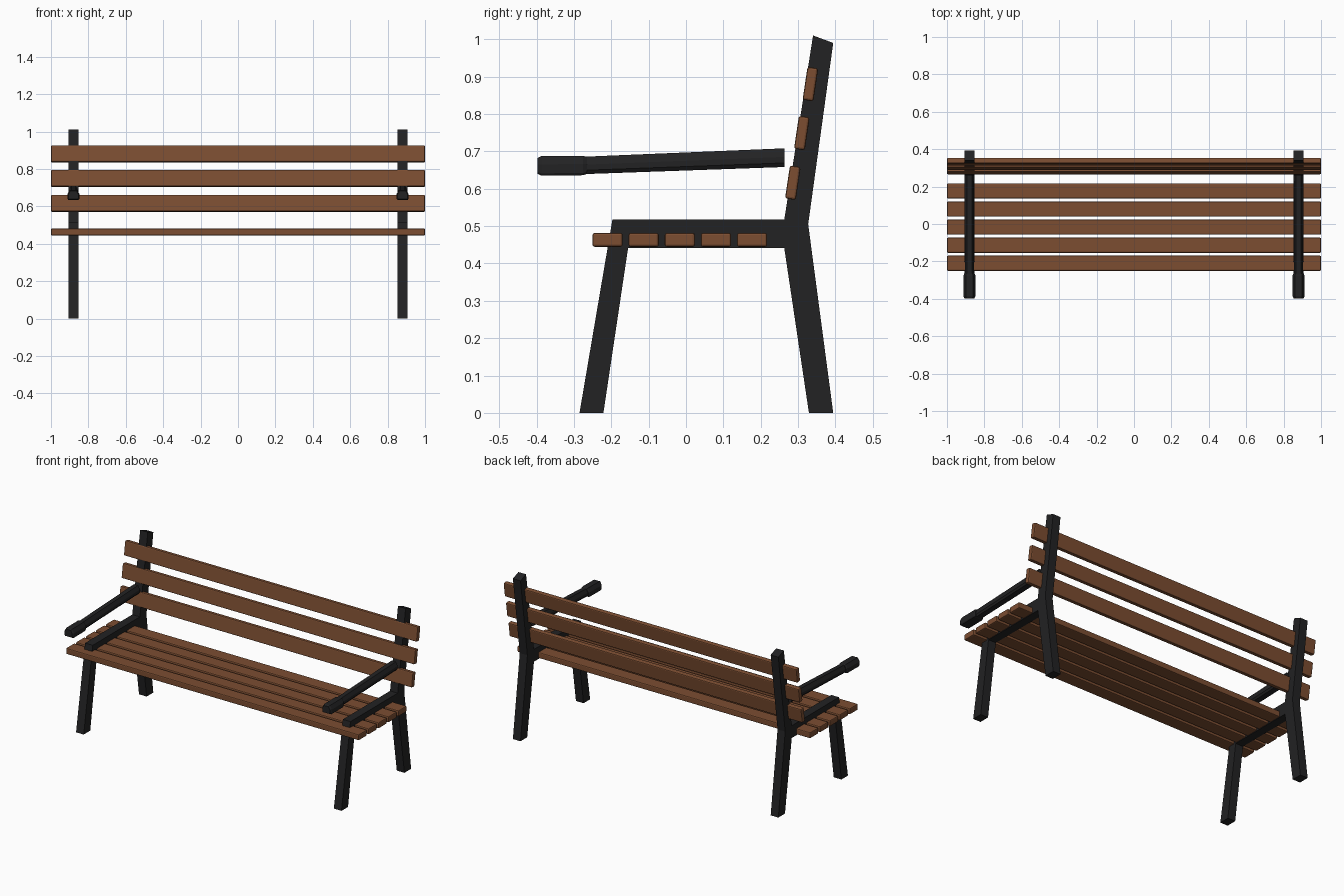
import bpy, bmesh, math

if "Cube" in bpy.data.objects:
    bpy.data.objects.remove(bpy.data.objects["Cube"])


def material(name, rgb):
    m = bpy.data.materials.new(name)
    m.diffuse_color = (*rgb, 1)
    m.use_nodes = True
    m.node_tree.nodes["Principled BSDF"].inputs["Base Color"].default_value = m.diffuse_color
    return m


WOOD = material("brown wood", (0.2, 0.075, 0.031))
METAL = material("black metal", (0.016, 0.016, 0.017))


def make_object(name, bm, mat, bevel=0.0, segments=2):
    bmesh.ops.recalc_face_normals(bm, faces=bm.faces)
    mesh = bpy.data.meshes.new(name)
    bm.to_mesh(mesh)
    bm.free()
    mesh.materials.append(mat)
    ob = bpy.data.objects.new(name, mesh)
    bpy.context.collection.objects.link(ob)
    if bevel:
        mod = ob.modifiers.new("soft edges", 'BEVEL')
        mod.width = bevel
        mod.segments = segments
    return ob


def slat(name, y, z, depth, height, tilt=0.0):
    bm = bmesh.new()
    bmesh.ops.create_cube(bm, size=1)
    bmesh.ops.scale(bm, vec=(2, depth, height), verts=bm.verts)
    ob = make_object(name, bm, WOOD, 0.006)
    ob.location = (0, y, z)
    ob.rotation_euler.x = tilt


def side_frame(name, x):
    # one closed side profile (y, z) extruded across x
    profile = [(-0.285, 0), (-0.221, 0), (-0.155, 0.441), (0.263, 0.441),
               (0.329, 0), (0.394, 0), (0.327, 0.505), (0.394, 0.99),
               (0.34, 1.01), (0.263, 0.517), (-0.197, 0.517)]
    bm = bmesh.new()
    face = bm.faces.new([bm.verts.new((x - 0.026, y, z)) for y, z in profile])
    new = bmesh.ops.extrude_face_region(bm, geom=[face])["geom"]
    bmesh.ops.translate(bm, vec=(0.052, 0, 0),
                        verts=[v for v in new if isinstance(v, bmesh.types.BMVert)])
    make_object(name, bm, METAL)


def arm_bar(name, x, stations, section, bevel=0.0):
    # stations: (y, centre z, scale); section: right half (x, z), bottom to top
    outline = section + [(-px, pz) for px, pz in reversed(section)]
    bm = bmesh.new()
    rings = [[bm.verts.new((x + px * s, y, z + pz * s)) for px, pz in outline]
             for y, z, s in stations]
    n = len(outline)
    for a, b in zip(rings, rings[1:]):
        for i in range(n):
            bm.faces.new((a[i], a[(i + 1) % n], b[(i + 1) % n], b[i]))
    bm.faces.new(rings[0])
    bm.faces.new(rings[-1])
    make_object(name, bm, METAL, bevel)


# seat slats
for i in range(5):
    slat(f"seat_slat_{i + 1}", -0.21 + i * 0.0967, 0.463, 0.081, 0.037)

# leaning back slats
for i, (y, z) in enumerate([(0.286, 0.616), (0.310, 0.749), (0.333, 0.880)]):
    slat(f"back_slat_{i + 1}", y, z, 0.029, 0.089, math.radians(-8.5))

# side frames and armrests
ARM = [(0.018, -0.025), (0.026, -0.014), (0.026, 0.002), (0.014, 0.025)]
GRIP = [(0.028, -0.026), (0.032, -0.020), (0.032, 0.004), (0.019, 0.026)]
for side, x in (("left", -0.88), ("right", 0.88)):
    side_frame(f"{side}_frame", x)
    arm_bar(f"{side}_armrest", x, [(-0.28, 0.662, 0.93), (0.263, 0.683, 1)], ARM)
    arm_bar(f"{side}_grip", x, [(-0.397, 0.661, 0.82), (-0.387, 0.661, 1),
                                (-0.275, 0.662, 1), (-0.265, 0.662, 0.85)], GRIP)
